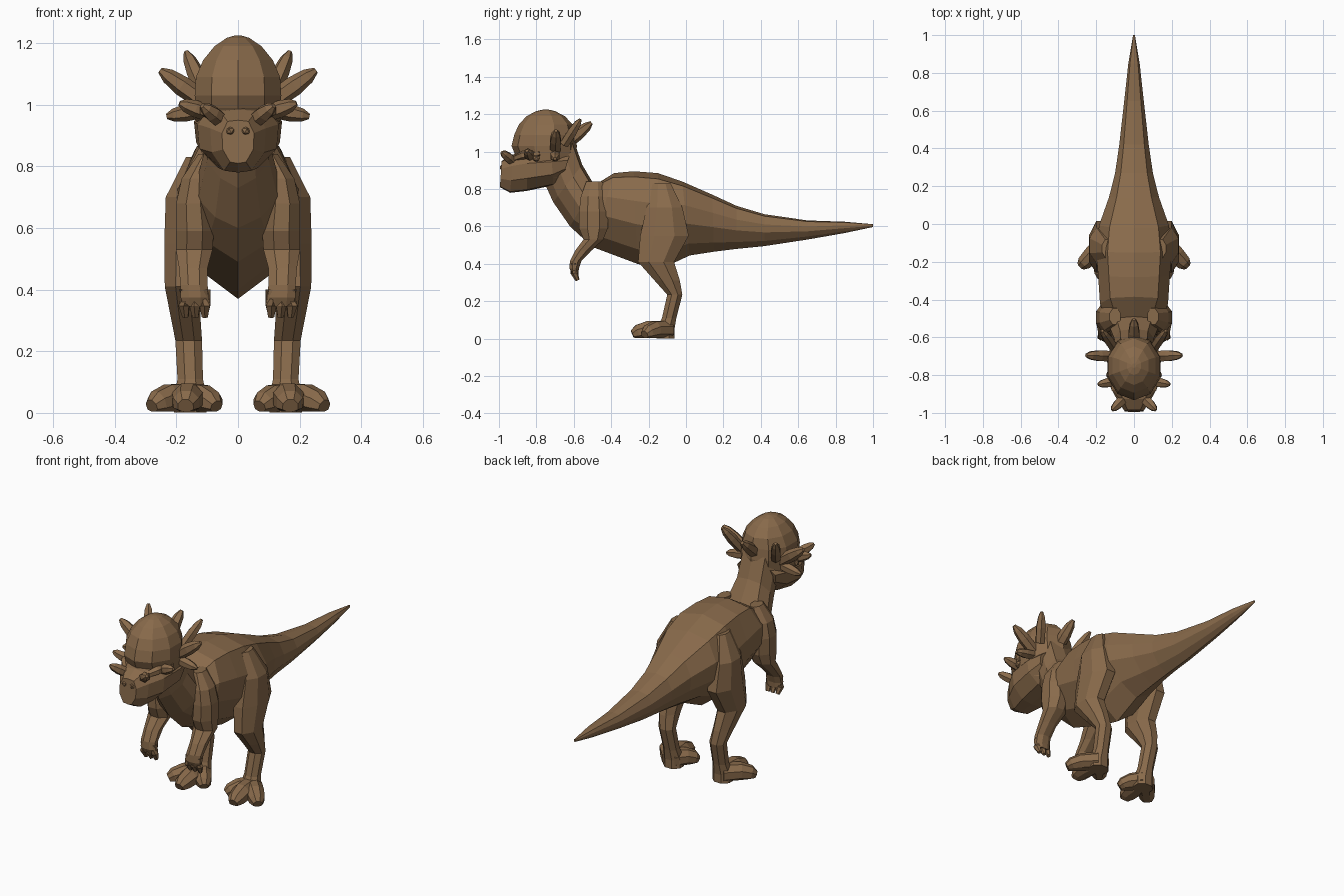
import bpy, bmesh, math
from mathutils import Vector

if "Cube" in bpy.data.objects:
    bpy.data.objects.remove(bpy.data.objects["Cube"])

hide = bpy.data.materials.new("brown hide")
hide.diffuse_color = (0.25, 0.145, 0.07, 1)
hide.use_nodes = True
hide.node_tree.nodes["Principled BSDF"].inputs["Base Color"].default_value = hide.diffuse_color


def skin(bm, rings):
    """Bridge equal-length rings of points and cap both ends."""
    vs = [[bm.verts.new(p) for p in r] for r in rings]
    n = len(vs[0])
    for a, b in zip(vs, vs[1:]):
        for i in range(n):
            j = (i + 1) % n
            bm.faces.new((a[i], a[j], b[j], b[i]))
    bm.faces.new(vs[0][::-1])
    bm.faces.new(vs[-1])


def finish(name, bm, mirror=False):
    bmesh.ops.recalc_face_normals(bm, faces=bm.faces)
    me = bpy.data.meshes.new(name)
    bm.to_mesh(me)
    bm.free()
    me.materials.append(hide)
    ob = bpy.data.objects.new(name, me)
    bpy.context.collection.objects.link(ob)
    if mirror:
        ob.modifiers.new("mirror", 'MIRROR').use_mirror_merge = False
    return ob


def profile_loft(name, stations, half):
    """Stations: low y,z, high y,z, half width. half: (width, height) fractions, bottom to top."""
    outline = half + [(-w, h) for w, h in half[-2:0:-1]]
    bm = bmesh.new()
    rings = []
    for ly, lz, uy, uz, w in stations:
        rings.append([(a * w, ly + (uy - ly) * h, lz + (uz - lz) * h) for a, h in outline])
    skin(bm, rings)
    return finish(name, bm)


def level_rings(bm, stations, n):
    """Stack of horizontal ovals: x, y, z, rx, ry."""
    rings = []
    for x, y, z, rx, ry in stations:
        rings.append([(x + rx * math.cos(2 * math.pi * (i + .5) / n) * 1.04,
                       y + ry * math.sin(2 * math.pi * (i + .5) / n) * 1.04, z) for i in range(n)])
    skin(bm, rings)


def tube(bm, pts, n=6):
    """Round tube through (x, y, z, r) points, kept above the floor."""
    rings = []
    for i, p in enumerate(pts):
        a, b = Vector(pts[max(i - 1, 0)][:3]), Vector(pts[min(i + 1, len(pts) - 1)][:3])
        q = (b - a).to_track_quat('Z', 'Y')
        ring = []
        for k in range(n):
            t = 2 * math.pi * (k + .5) / n
            v = Vector(p[:3]) + q @ Vector((p[3] * math.cos(t), p[3] * math.sin(t), 0))
            v.z = max(v.z, .004)
            ring.append(v)
        rings.append(ring)
    skin(bm, rings)


def horn(bm, base, tip, r):
    """Blunt horn, slightly swollen in the middle."""
    b, t = Vector(base), Vector(tip)
    pts = [(*b.lerp(t, f), r * s) for f, s in ((0, .95), (.5, 1), (.82, .75), (1, .3))]
    tube(bm, pts)


# neck, torso and tail in one loft
profile_loft("body", [
    (-.76, .84, -.60, 1.06, .10),
    (-.71, .73, -.555, .93, .105),
    (-.62, .60, -.49, .82, .135),
    (-.50, .49, -.385, .885, .18),
    (-.26, .40, -.28, .895, .19),
    (-.14, .37, -.15, .885, .2),
    (.02, .445, -.02, .84, .185),
    (.15, .465, .14, .77, .132),
    (.27, .48, .27, .71, .1),
    (.42, .495, .42, .665, .078),
    (.65, .53, .65, .632, .052),
    (.85, .565, .85, .625, .03),
    (1.0, .597, 1.0, .612, .005)],
    [(0, 0), (.55, .16), (.96, .43), (1, .68), (.7, .94), (0, 1)])

# domed skull
bm = bmesh.new()
level_rings(bm, [
    (0, -.73, .86, .11, .07), (0, -.745, .94, .135, .145), (0, -.758, 1.03, .142, .168),
    (0, -.755, 1.09, .138, .157), (0, -.75, 1.145, .114, .138), (0, -.75, 1.19, .077, .098),
    (0, -.75, 1.217, .037, .047), (0, -.75, 1.225, .01, .012)], 10)
finish("skull_dome", bm)

# snout and jaw
profile_loft("snout", [
    (-.655, .87, -.62, .99, .12),
    (-.71, .82, -.72, 1.0, .143),
    (-.85, .79, -.85, 1.0, .132),
    (-.94, .78, -.925, .985, .09),
    (-.995, .81, -.985, .95, .052)],
    [(0, 0), (.5, .03), (.95, .32), (1, .7), (.65, .97), (0, 1)])

# nostrils and eyes
for name, pos, r in (("nostrils", (.025, -.982, .915), .016), ("eyes", (.128, -.80, .965), .022)):
    bm = bmesh.new()
    bmesh.ops.create_icosphere(bm, subdivisions=1, radius=r)
    bmesh.ops.translate(bm, vec=pos, verts=bm.verts)
    finish(name, bm, True)

# paired horns around the head
bm = bmesh.new()
for base, tip, r in (
        ((.11, -.65, 1.04), (.168, -.565, 1.172), .028),   # rear
        ((.11, -.70, 1.01), (.253, -.695, 1.112), .033),   # upper side
        ((.11, -.70, .985), (.232, -.70, .962), .028),     # cheek
        ((.09, -.83, .97), (.19, -.85, 1.005), .028),      # brow
        ((.05, -.92, .945), (.116, -.985, .997), .028)):   # snout
    horn(bm, base, tip, r)
tube(bm, [(.06, -.92, .96, .018), (.10, -.87, .98, .024), (.13, -.78, .99, .016)])  # brow ridge
finish("head_horns", bm, True)

# single horn at the back of the head
bm = bmesh.new()
horn(bm, (0, -.64, 1.04), (0, -.505, 1.155), .033)
finish("back_horn", bm)

# arms with fingers
bm = bmesh.new()
level_rings(bm, [
    (.10, -.49, .84, .03, .045), (.135, -.495, .76, .05, .07), (.145, -.495, .68, .058, .08),
    (.14, -.495, .59, .064, .08), (.142, -.495, .53, .062, .055), (.145, -.55, .47, .048, .045),
    (.143, -.59, .415, .046, .032), (.14, -.598, .375, .048, .026), (.14, -.592, .345, .042, .018)], 8)
for dx in (-.03, 0, .032):
    tube(bm, [(.14 + dx, -.597, .40, .02), (.14 + dx * 1.1, -.597, .35, .02),
              (.138 + dx * 1.0, -.58, .312, .011)])
finish("arm", bm, True)

# legs
bm = bmesh.new()
level_rings(bm, [
    (.14, -.13, .83, .03, .05), (.172, -.115, .70, .065, .10), (.172, -.115, .55, .07, .135),
    (.178, -.16, .41, .062, .10), (.17, -.10, .31, .05, .07), (.16, -.06, .235, .045, .042),
    (.155, -.09, .11, .043, .04), (.155, -.11, .05, .055, .05), (.155, -.11, .002, .055, .05)], 8)
finish("leg", bm, True)

# three-toed feet, flat underneath
bm = bmesh.new()
for tx, ty, r in ((.17, -.285, .045), (.28, -.222, .042), (.07, -.205, .04)):
    h, t = Vector((.158, -.10, .045)), Vector((tx, ty, .02))
    m, e = h.lerp(t, .55), h.lerp(t, .85)
    tube(bm, [(*h, .055), (m.x, m.y, .045, r * 1.2), (e.x, e.y, .032, r), (*t, r * .6)], 8)
finish("foot", bm, True)
